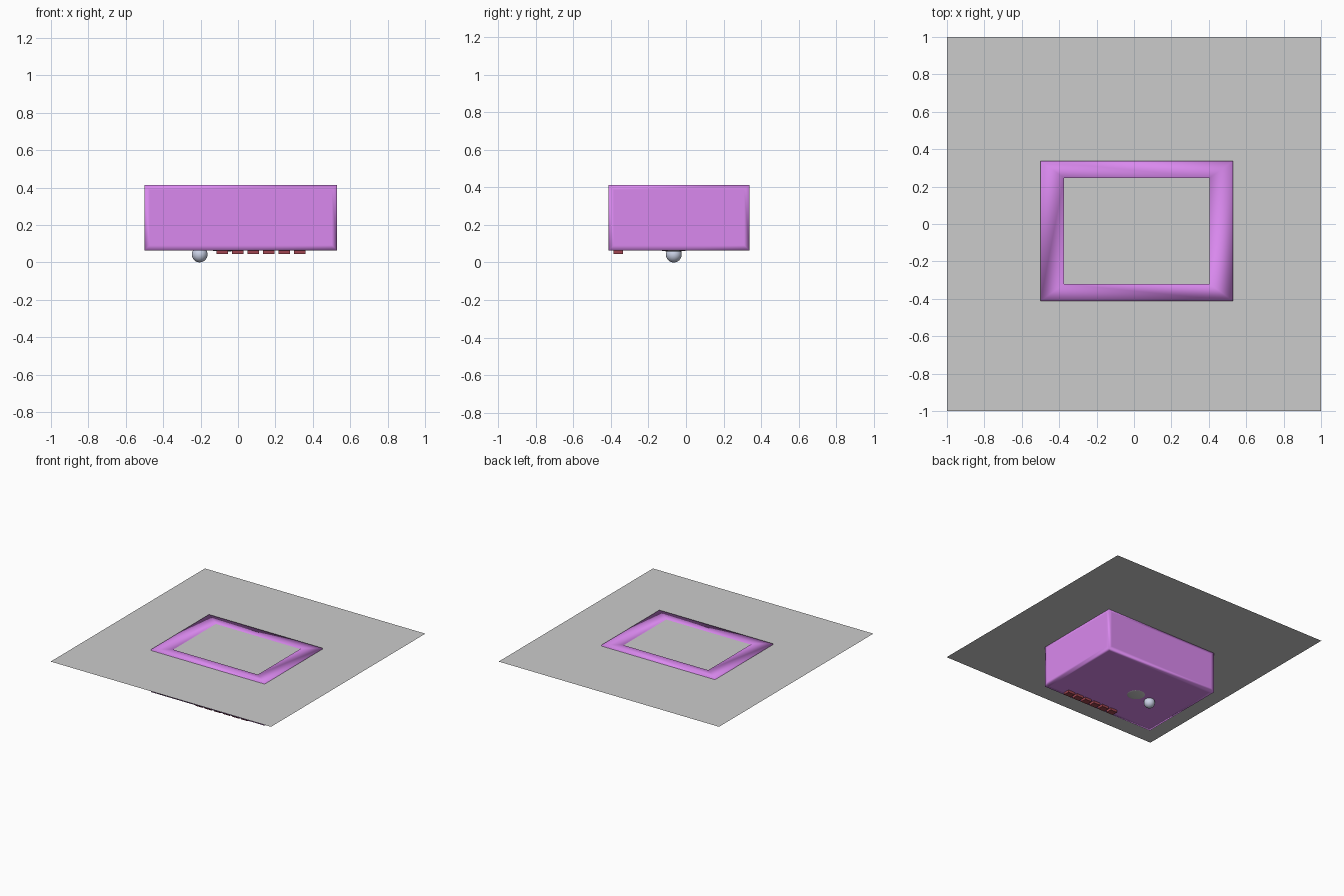
import bpy, bmesh
from mathutils import Vector

if "Cube" in bpy.data.objects:
    bpy.data.objects.remove(bpy.data.objects["Cube"])


def finish(obj, name, colour=None, smooth=False):
    obj.name = name
    if colour:
        mat = bpy.data.materials.new(name + "_colour")
        mat.diffuse_color = (*colour, 1)
        mat.use_nodes = True
        mat.node_tree.nodes["Principled BSDF"].inputs["Base Color"].default_value = mat.diffuse_color
        obj.data.materials.append(mat)
    for p in obj.data.polygons:
        p.use_smooth = smooth
    return obj


def ball(name, loc, scale, colour):
    bpy.ops.mesh.primitive_uv_sphere_add(segments=32, ring_count=16, radius=1, location=loc)
    obj = bpy.context.object
    obj.scale = scale
    return finish(obj, name, colour, True)


# Open tub: outer box, narrow support bands, scaled inset rim, recessed cavity
CENTRE = Vector((0.015, -0.037, 0.239))
SIZE = Vector((1.03, 0.75, 0.35))
bm = bmesh.new()
bmesh.ops.create_cube(bm, size=1)
for v in bm.verts:
    v.co = Vector(a * b for a, b in zip(v.co, SIZE)) + CENTRE
bm.normal_update()
top = max(bm.faces, key=lambda f: f.calc_center_median().z)
sides = [f for f in bm.faces if f is not top]


def extrude_face(face, scale_xy, drop):
    new = bmesh.ops.extrude_discrete_faces(bm, faces=[face])["faces"][0]
    for v in new.verts:
        v.co.x = CENTRE.x + (v.co.x - CENTRE.x) * scale_xy
        v.co.y = CENTRE.y + (v.co.y - CENTRE.y) * scale_xy
        v.co.z -= drop
    return new


bmesh.ops.inset_individual(bm, faces=sides, thickness=0.04)
rim = extrude_face(top, 0.755, 0)
extrude_face(rim, 1, 0.30)
bmesh.ops.recalc_face_normals(bm, faces=bm.faces[:])
mesh = bpy.data.meshes.new("tub")
bm.to_mesh(mesh)
bm.free()
tub = bpy.data.objects.new("tub", mesh)
bpy.context.collection.objects.link(tub)
finish(tub, "tub", (0.70, 0.25, 0.86), True)

# Thin sheet just under the rim
bpy.ops.mesh.primitive_plane_add(size=2, location=(0, 0, 0.405))
finish(bpy.context.object, "sheet")

# Small ball and shallow button under the floor
ball("ball", (-0.205, -0.065, 0.042), (0.042,) * 3, (0.6, 0.65, 0.8))
ball("button", (-0.074, -0.065, 0.066), (0.07, 0.07, 0.008), None)

# Row of six small studs along the front of the underside
for i in range(6):
    bpy.ops.mesh.primitive_cube_add(size=1, location=(-0.084 + i * 0.083, -0.361, 0.056))
    stud = bpy.context.object
    stud.scale = (0.062, 0.052, 0.022)
    finish(stud, f"stud_{i + 1}", (0.35, 0.06, 0.08))
